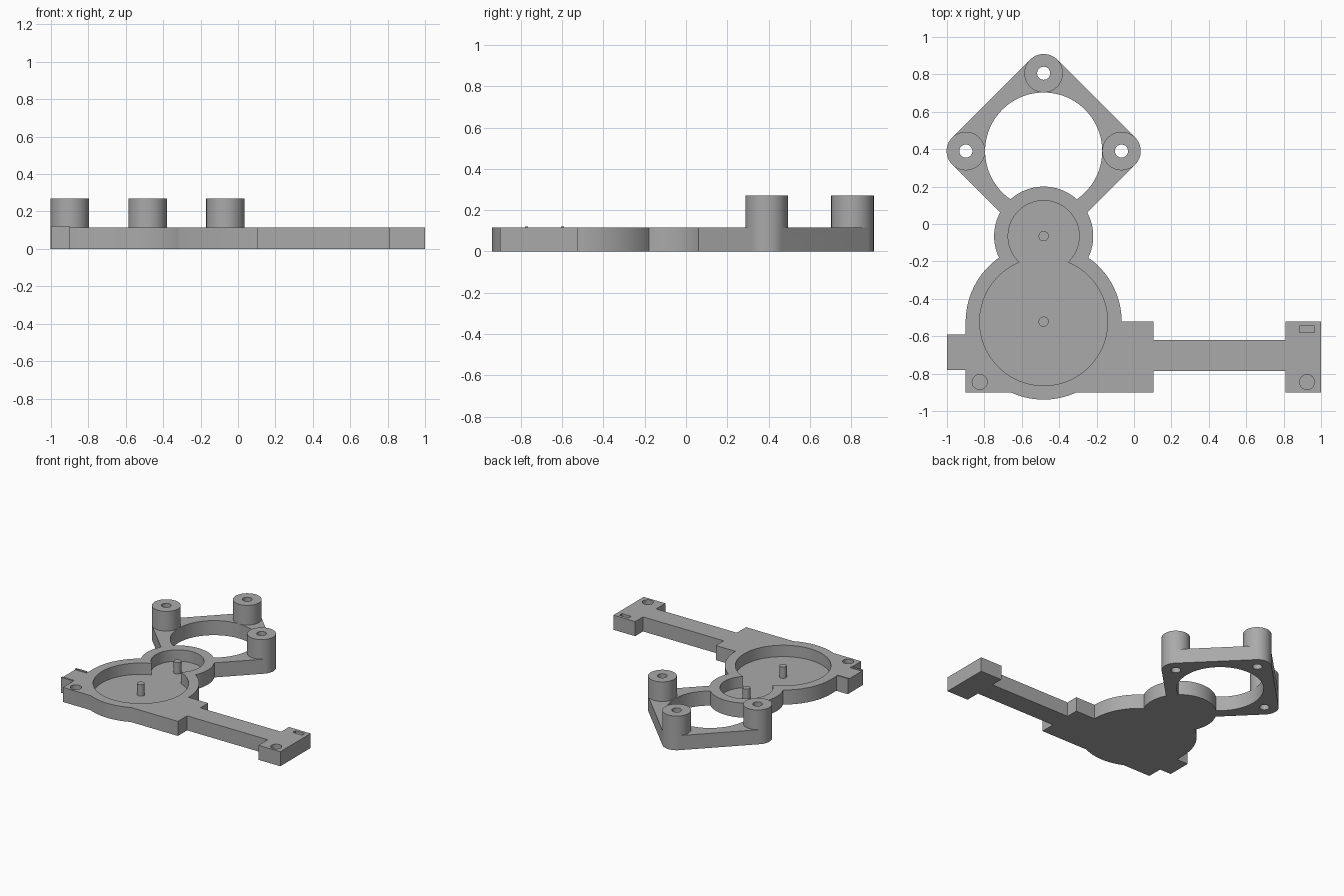
import bpy
import bmesh
from math import cos, sin, tau, radians
from mathutils import Vector
from mathutils.geometry import convex_hull_2d

if "Cube" in bpy.data.objects:
    bpy.data.objects.remove(bpy.data.objects["Cube"], do_unlink=True)

grey = bpy.data.materials.new("plain grey")
grey.use_nodes = True
colour = (0.4, 0.4, 0.4, 1)
grey.diffuse_color = colour
grey.node_tree.nodes["Principled BSDF"].inputs["Base Color"].default_value = colour

T = 0.115        # plate thickness
FLOOR = 0.025    # floor of the pockets
CX = -0.483      # axis shared by the round parts


def circle(x, y, r, n=64):
    return [Vector((x + r * cos(tau * i / n), y + r * sin(tau * i / n))) for i in range(n)]


def rect(x0, x1, y0, y1):
    return [Vector(p) for p in ((x0, y0), (x1, y0), (x1, y1), (x0, y1))]


def prism(name, outline, z0, z1):
    """Extrude a flat outline between two heights."""
    bm = bmesh.new()
    face = bm.faces.new([bm.verts.new((p.x, p.y, z0)) for p in outline])
    top = bmesh.ops.extrude_face_region(bm, geom=[face])["geom"]
    bmesh.ops.translate(bm, vec=(0, 0, z1 - z0),
                        verts=[g for g in top if isinstance(g, bmesh.types.BMVert)])
    bmesh.ops.recalc_face_normals(bm, faces=bm.faces)
    mesh = bpy.data.meshes.new(name)
    bm.to_mesh(mesh)
    bm.free()
    mesh.materials.append(grey)
    obj = bpy.data.objects.new(name, mesh)
    bpy.context.collection.objects.link(obj)
    return obj


def combine(obj, other, operation):
    """Apply a boolean and remove the helper."""
    mod = obj.modifiers.new("boolean", "BOOLEAN")
    mod.operation, mod.solver, mod.object = operation, "EXACT", other
    graph = bpy.context.evaluated_depsgraph_get()
    mesh = bpy.data.meshes.new_from_object(obj.evaluated_get(graph))
    obj.modifiers.clear()
    obj.data = mesh
    bpy.data.objects.remove(other, do_unlink=True)


def add(obj, outline, z0=0, z1=T):
    combine(obj, prism("helper", outline, z0, z1), "UNION")


def cut(obj, outline, z0=-0.1, z1=0.5):
    combine(obj, prism("helper", outline, z0, z1), "DIFFERENCE")


# Diamond motor mount with a round opening
RING_Y, REACH = 0.39, 0.416
corners = [(CX - REACH, RING_Y), (CX, RING_Y + REACH), (CX + REACH, RING_Y)]
points = [p for c in corners + [(CX, RING_Y - REACH)] for p in circle(*c, 0.103)]
body = prism("mounting_plate", [points[i] for i in convex_hull_2d(points)], 0, T)
cut(body, circle(CX, RING_Y, 0.313, 96))

# Round gear housings, base plate, arm and end block
gears = [(-0.065, 0.265, 0.19), (-0.522, 0.417, 0.342)]
for y, outer, inner in gears:
    add(body, circle(CX, y, outer, 96))
for outline in (rect(-0.9, 0.105, -0.9, -0.522), rect(0.1, 0.815, -0.785, -0.62),
                rect(0.81, 1.0, -0.9, -0.522), rect(-1.0, -0.895, -0.78, -0.59)):
    add(body, outline)

# Gear pockets, blind screw holes and slot
for y, outer, inner in gears:
    cut(body, circle(CX, y, inner, 96), FLOOR)
for x in (-0.825, 0.925):
    cut(body, circle(x, -0.845, 0.04, 32), FLOOR)
cut(body, rect(0.885, 0.965, -0.58, -0.545), FLOOR)

# Standing bosses with through holes
for c in corners:
    add(body, circle(*c, 0.103), T - 0.05, 0.27)
    cut(body, circle(*c, 0.035, 32))

# Axle pins and the thin ridges on the side tab
parts = [body]
for name, (y, outer, inner) in zip(("small_gear_pin", "large_gear_pin"), gears):
    parts.append(prism(name, circle(CX, y, 0.027, 32), FLOOR - 0.005, T))
for name, y in (("front_tab_ridge", -0.78), ("rear_tab_ridge", -0.605)):
    parts.append(prism(name, rect(-1.0, -0.9, y, y + 0.015), T - 0.02, T + 0.007))

for obj in parts:
    bpy.ops.object.select_all(action="DESELECT")
    obj.select_set(True)
    bpy.context.view_layer.objects.active = obj
    bpy.ops.object.shade_smooth_by_angle(angle=radians(30))
